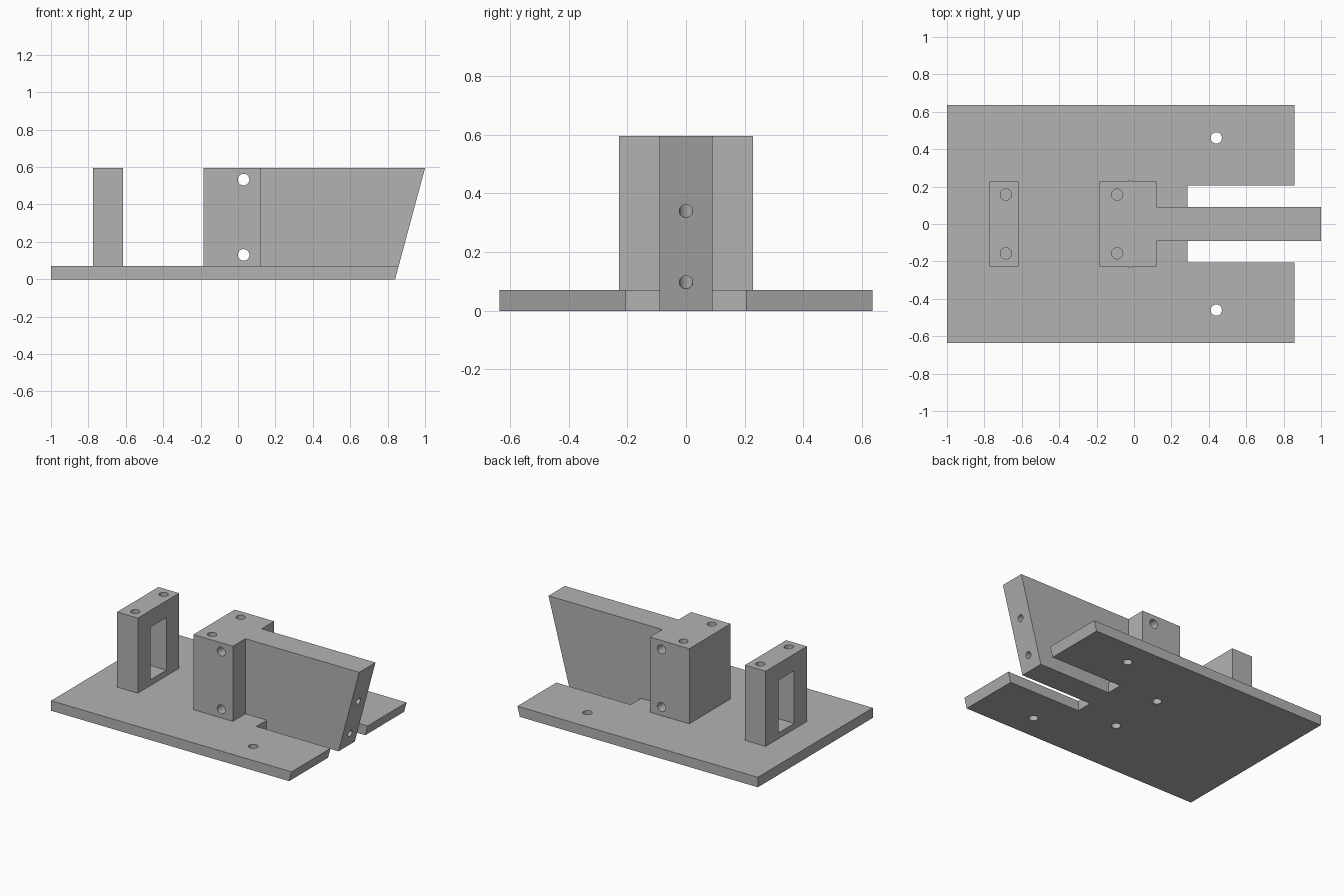
import bpy
import bmesh
from math import atan2
from mathutils import Matrix, Vector

cube = bpy.data.objects.get("Cube")
if cube:
    bpy.data.objects.remove(cube, do_unlink=True)

grey = bpy.data.materials.new("plain grey")
grey.use_nodes = True
colour = (0.45, 0.45, 0.45, 1)
grey.diffuse_color = colour
grey.node_tree.nodes["Principled BSDF"].inputs["Base Color"].default_value = colour

PLATE_TOP, TOP, BOTTOM_X = 0.07, 0.595, 0.84
SLOPE = (1 - BOTTOM_X) / TOP          # lean of the sloping front end
PLATE_END = BOTTOM_X + SLOPE * PLATE_TOP


def finish(name, bm):
    bmesh.ops.recalc_face_normals(bm, faces=bm.faces)
    mesh = bpy.data.meshes.new(name)
    bm.to_mesh(mesh)
    bm.free()
    mesh.materials.append(grey)
    ob = bpy.data.objects.new(name, mesh)
    bpy.context.collection.objects.link(ob)
    return ob


def side_profile(name, points, half_width):
    """Extrude an x-z outline symmetrically along y."""
    bm = bmesh.new()
    face = bm.faces.new([bm.verts.new((x, -half_width, z)) for x, z in points])
    moved = bmesh.ops.extrude_face_region(bm, geom=[face])["geom"]
    verts = [v for v in moved if isinstance(v, bmesh.types.BMVert)]
    bmesh.ops.translate(bm, verts=verts, vec=(0, 2 * half_width, 0))
    return finish(name, bm)


def box(name, x0, x1, half_width, z0, z1):
    return side_profile(name, [(x0, z0), (x1, z0), (x1, z1), (x0, z1)], half_width)


def rod(start, end, radius):
    """Cylindrical cutter between two points."""
    a, b = Vector(start), Vector(end)
    turn = (b - a).to_track_quat('Z', 'Y').to_matrix().to_4x4()
    bm = bmesh.new()
    bmesh.ops.create_cone(bm, cap_ends=True, segments=32, radius1=radius,
                          radius2=radius, depth=(b - a).length,
                          matrix=Matrix.Translation((a + b) / 2) @ turn)
    return finish("hole_cutter", bm)


def cut(ob, cutters):
    """Subtract the cutters, bake the result and remove them."""
    for c in cutters:
        c.hide_render = True
        mod = ob.modifiers.new("cut", 'BOOLEAN')
        mod.operation, mod.solver, mod.object = 'DIFFERENCE', 'EXACT', c
    graph = bpy.context.evaluated_depsgraph_get()
    baked = bpy.data.meshes.new_from_object(ob.evaluated_get(graph))
    ob.modifiers.clear()
    ob.data = baked
    for c in cutters:
        bpy.data.objects.remove(c, do_unlink=True)


# Base plate with sloping end, open slot and four through holes
plate = side_profile("base_plate", [(-1, 0), (BOTTOM_X, 0), (PLATE_END, PLATE_TOP),
                                    (-1, PLATE_TOP)], 0.635)
plate_cutters = [box("slot_cutter", 0.285, 1.1, 0.205, -0.1, 0.2)]
for s in (-1, 1):
    plate_cutters += [rod((x, s * y, -0.1), (x, s * y, 0.2), 0.03)
                      for x, y in ((0.44, 0.46), (-0.02, 0.2))]
cut(plate, plate_cutters)

# Rear post with a window and two screw holes in its top
post = box("rear_post", -0.775, -0.615, 0.228, PLATE_TOP, TOP)
cut(post, [box("window_cutter", -0.9, -0.5, 0.088, 0.11, 0.478)]
    + [rod((-0.685, y, 0.3), (-0.685, y, 0.7), 0.03) for y in (-0.157, 0.157)])

# Middle block with cross holes and two screw holes in its top
block = box("middle_block", -0.185, 0.12, 0.228, PLATE_TOP, TOP)
cut(block, [rod((0.03, -0.5, z), (0.03, 0.5, z), 0.031) for z in (0.13, 0.533)]
    + [rod((-0.09, y, 0.3), (-0.09, y, 0.7), 0.03) for y in (-0.157, 0.157)])

# Long arm with a sloping end face, drilled square to that face
arm = side_profile("arm", [(0.12, PLATE_TOP), (0.285, PLATE_TOP), (0.285, 0),
                           (BOTTOM_X, 0), (1, TOP), (0.12, TOP)], 0.09)
normal = Vector((1, 0, -SLOPE)).normalized()
holes = []
for z in (0.097, 0.34):
    mouth = Vector((BOTTOM_X + SLOPE * z, 0, z))
    holes.append(rod(mouth + normal * 0.1, mouth - normal * 0.3, 0.023))
cut(arm, holes)

# Smooth hole walls, crisp edges
bpy.ops.object.select_all(action='DESELECT')
for ob in (plate, post, block, arm):
    ob.select_set(True)
bpy.context.view_layer.objects.active = plate
bpy.ops.object.shade_smooth_by_angle(angle=0.6)
